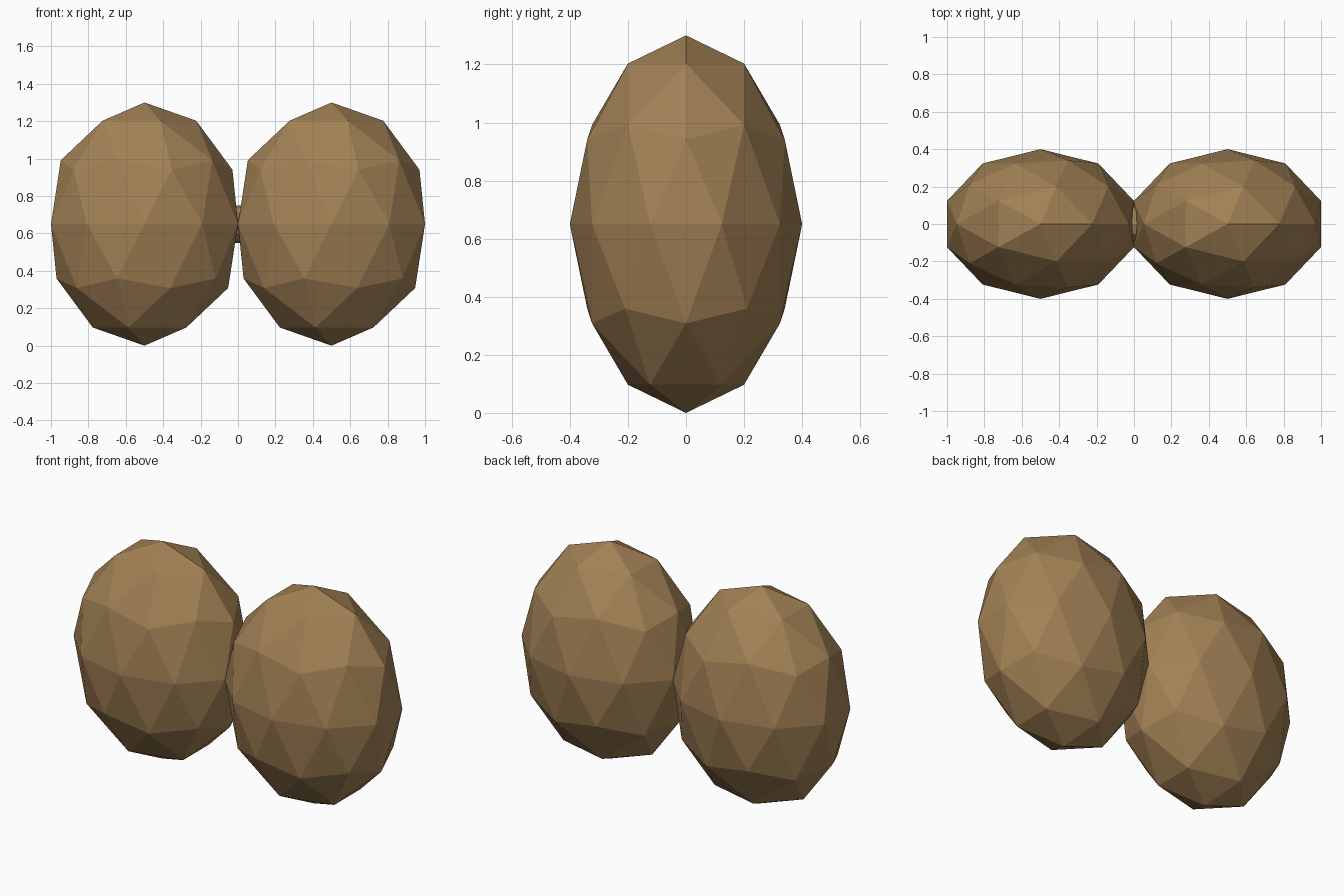
import bpy
from math import pi, cos, radians

if "Cube" in bpy.data.objects:
    bpy.data.objects.remove(bpy.data.objects["Cube"])

mat = bpy.data.materials.new("brown")
mat.diffuse_color = (0.36, 0.22, 0.09, 1)
mat.use_nodes = True
mat.node_tree.nodes["Principled BSDF"].inputs["Base Color"].default_value = mat.diffuse_color


def finish(name):
    ob = bpy.context.object
    ob.name = name
    bpy.ops.object.transform_apply(location=False, rotation=True, scale=True)
    ob.data.materials.append(mat)


# two faceted egg-shaped lobes, touching at x = 0
for name, x in (("left_lobe", -0.5), ("right_lobe", 0.5)):
    bpy.ops.mesh.primitive_ico_sphere_add(subdivisions=2, radius=1, location=(x, 0, 0.65))
    bpy.context.object.scale = (0.5 / cos(radians(18)), 0.4, 0.65)
    finish(name)

# short round bar joining the lobes
bpy.ops.mesh.primitive_cylinder_add(vertices=12, radius=0.1, depth=0.1,
                                    location=(0, 0, 0.65), rotation=(0, pi / 2, 0))
finish("connector")
